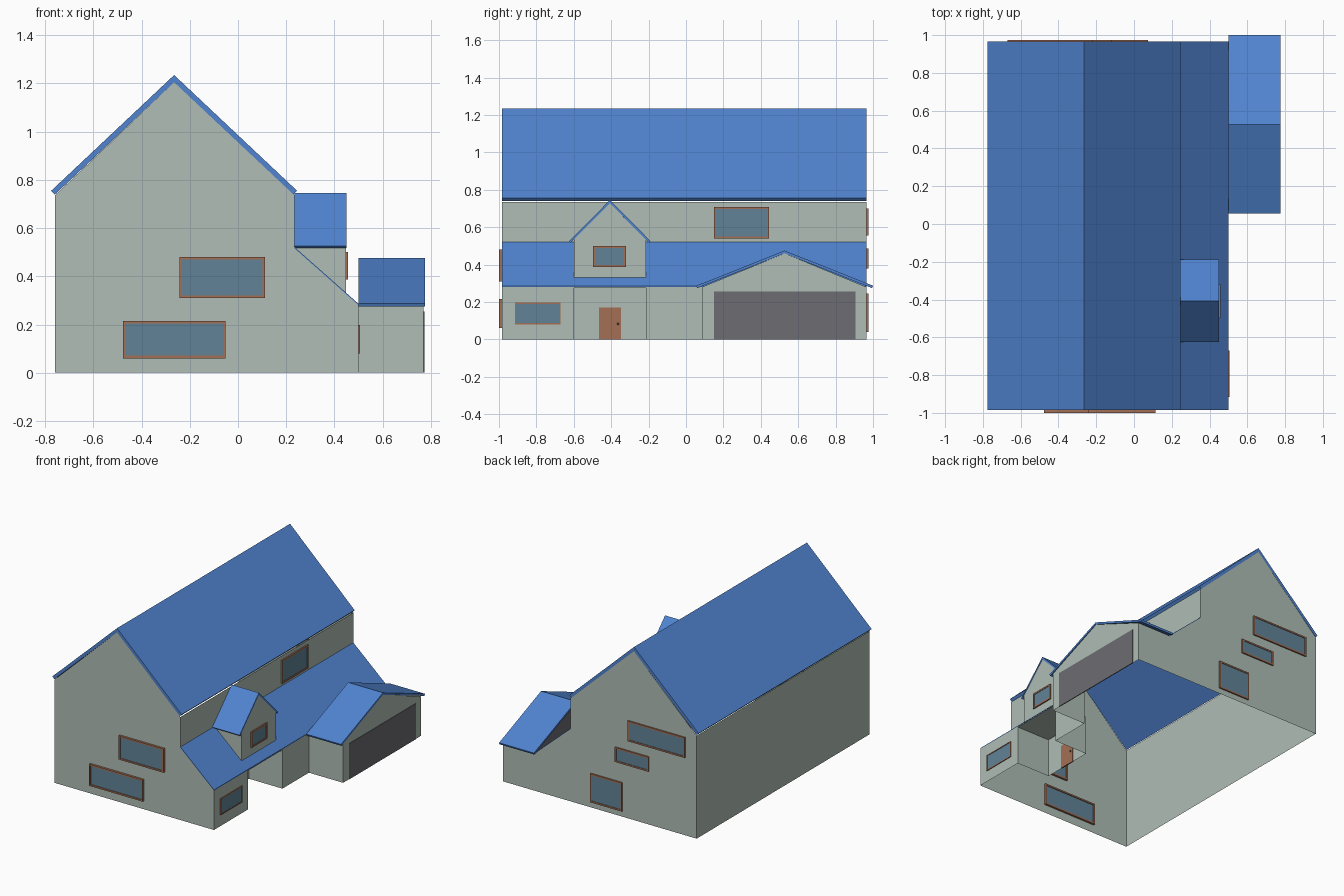
import bpy
import bmesh
from math import hypot
from mathutils import Vector

cube = bpy.data.objects.get("Cube")
if cube:
    bpy.data.objects.remove(cube, do_unlink=True)


def material(name, rgb):
    m = bpy.data.materials.new(name)
    m.use_nodes = True
    m.diffuse_color = (*rgb, 1)
    bsdf = m.node_tree.nodes["Principled BSDF"]
    bsdf.inputs["Base Color"].default_value = (*rgb, 1)
    bsdf.inputs["Roughness"].default_value = 0.8
    return m


PLASTER = material("pale_plaster", (0.43, 0.51, 0.46))
ROOF = material("blue_roof", (0.08, 0.23, 0.63))
WOOD = material("brown_wood", (0.37, 0.16, 0.09))
GLASS = material("blue_grey_glass", (0.12, 0.23, 0.31))
METAL = material("grey_garage_door", (0.15, 0.15, 0.17))
KNOB = material("dark_knob", (0.12, 0.07, 0.05))


def finish(name, bm, mat):
    mesh = bpy.data.meshes.new(name)
    bm.to_mesh(mesh)
    bm.free()
    mesh.materials.append(mat)
    obj = bpy.data.objects.new(name, mesh)
    bpy.context.collection.objects.link(obj)
    return obj


def place(axis, u, v, w):
    """Point on a plane facing the axis: u runs along it, v is up, w is depth."""
    return Vector((w, u, v)) if axis == "x" else Vector((u, w, v))


def panel(name, axis, w, side, pts, mat=PLASTER):
    """Flat wall at depth w whose front faces the given side of the axis."""
    bm = bmesh.new()
    f = bm.faces.new([bm.verts.new(place(axis, u, v, w)) for u, v in pts])
    f.normal_update()
    if f.normal.dot(place(axis, 0, 0, side)) < 0:
        f.normal_flip()
    return finish(name, bm, mat)


def rect(u0, u1, v0, v1):
    return [(u0, v0), (u1, v0), (u1, v1), (u0, v1)]


def add_prism(bm, axis, pts, w0, w1):
    a, b = ([bm.verts.new(place(axis, u, v, w)) for u, v in pts] for w in (w0, w1))
    n = len(pts)
    bm.faces.new(a)
    bm.faces.new(b[::-1])
    for i in range(n):
        j = (i + 1) % n
        bm.faces.new((a[j], a[i], b[i], b[j]))


def prisms(name, axis, shapes, w0, w1, mat):
    bm = bmesh.new()
    for pts in shapes:
        add_prism(bm, axis, pts, w0, w1)
    bmesh.ops.recalc_face_normals(bm, faces=bm.faces)
    return finish(name, bm, mat)


def gable_roof(name, axis, centre, half, apex, eave, thick, w0, w1):
    """Two sloping slabs meeting at a ridge, eaves cut square to the slope."""
    rise = apex - eave
    length = hypot(half, rise)
    s, c = rise / length * thick, half / length * thick
    inner = apex - thick * length / half
    pts = [(centre - half, eave), (centre, apex), (centre + half, eave),
           (centre + half - s, eave - c), (centre, inner),
           (centre - half + s, eave - c)]
    return prisms(name, axis, [pts], w0, w1, ROOF)


def window(name, axis, w, u0, u1, v0, v1, depth=0.01, b=0.011):
    """Frame of four bars with a slightly recessed pane, through the wall."""
    bars = [rect(u0, u1, v0, v0 + b), rect(u0, u1, v1 - b, v1),
            rect(u0, u0 + b, v0 + b, v1 - b), rect(u1 - b, u1, v0 + b, v1 - b)]
    prisms(name + "_frame", axis, bars, w - depth, w + depth, WOOD)
    pane = rect(u0 + b, u1 - b, v0 + b, v1 - b)
    prisms(name + "_pane", axis, [pane], w - depth * 0.6, w + depth * 0.6, GLASS)


# Key positions
FRONT, BACK = -0.985, 0.965
LEFT, RIDGE, STEP, OUT, GARAGE = -0.76, -0.265, 0.235, 0.5, 0.77
EAVE, UPPER, LOWER = 0.735, 0.515, 0.28
ENTRY0, ENTRY1, G0 = -0.6, -0.213, 0.085

# Main house walls
profile = [(LEFT, 0), (OUT, 0), (OUT, LOWER), (STEP, UPPER), (STEP, EAVE),
           (RIDGE, 1.205), (LEFT, EAVE)]
panel("front_gable_wall", "y", FRONT, -1, profile)
panel("back_gable_wall", "y", BACK, 1, profile)
panel("long_side_wall", "x", LEFT, -1, rect(FRONT, BACK, 0, EAVE))
panel("upper_side_wall", "x", STEP, 1, rect(FRONT, BACK, UPPER, EAVE))

# Ground floor walls around the recessed entry
panel("front_room_wall", "x", OUT, 1, rect(FRONT, ENTRY0, 0, LOWER))
panel("entry_front_return", "y", ENTRY0, 1, rect(STEP, OUT, 0, LOWER))
panel("entry_door_wall", "x", STEP, 1, rect(ENTRY0, ENTRY1, 0, LOWER))
panel("entry_back_return", "y", ENTRY1, -1, rect(STEP, OUT, 0, LOWER))
panel("hall_wall", "x", OUT, 1, rect(ENTRY1, G0, 0, LOWER))
prisms("entry_ceiling", "y", [rect(STEP, OUT, LOWER - 0.004, LOWER - 0.001)],
       ENTRY0, ENTRY1, PLASTER)

# Main and lower roofs
gable_roof("main_roof", "y", RIDGE, 0.51, 1.235, 0.755, 0.022, FRONT, BACK)
prisms("lower_roof", "y", [[(STEP, UPPER), (OUT, LOWER), (OUT, LOWER + 0.006),
                            (STEP, UPPER + 0.006)]], FRONT, BACK, ROOF)

# Garage
G_MID = 0.5275
panel("garage_gable_wall", "x", GARAGE, 1,
      [(G0, 0), (BACK, 0), (BACK, 0.28), (G_MID, 0.46), (G0, 0.28)])
for name, y, side in (("front", G0, -1), ("back", BACK, 1)):
    panel("garage_" + name + "_wall", "y", y, side, rect(OUT, GARAGE, 0, 0.28))
gable_roof("garage_roof", "x", G_MID, 0.4725, 0.475, 0.287, 0.014, OUT, 0.775)
prisms("garage_door", "x", [rect(0.15, 0.905, 0, 0.255)], GARAGE - 0.003,
       GARAGE + 0.003, METAL)

# Dormer on the lower roof
D_MID, D_HALF, D_OUT, D_EAVE = -0.407, 0.193, 0.448, 0.533
panel("dormer_gable_wall", "x", D_OUT, 1,
      [(D_MID - D_HALF, 0.328), (D_MID + D_HALF, 0.328),
       (D_MID + D_HALF, D_EAVE), (D_MID, 0.728), (D_MID - D_HALF, D_EAVE)])
for name, side in (("front", -1), ("back", 1)):
    panel("dormer_" + name + "_wall", "y", D_MID + side * D_HALF, side,
          [(STEP, UPPER), (D_OUT, 0.328), (D_OUT, D_EAVE), (STEP, D_EAVE)])
gable_roof("dormer_roof", "x", D_MID, 0.218, 0.745, 0.525, 0.012, STEP, 0.45)

# Windows
window("front_lower_window", "y", FRONT, -0.477, -0.052, 0.06, 0.215, 0.015)
window("front_upper_window", "y", FRONT, -0.243, 0.113, 0.31, 0.48, 0.015)
window("back_top_window", "y", BACK, -0.67, -0.22, 0.555, 0.7)
window("back_middle_window", "y", BACK, -0.385, -0.12, 0.38, 0.485)
window("back_lower_window", "y", BACK, -0.175, 0.075, 0.04, 0.245)
window("front_room_window", "x", OUT, -0.915, -0.67, 0.08, 0.197, 0.006, 0.007)
window("upper_side_window", "x", STEP, 0.15, 0.445, 0.54, 0.707)
window("dormer_window", "x", D_OUT, -0.497, -0.32, 0.387, 0.5, 0.009)

# Entry door and knob
prisms("entry_door", "x", [rect(-0.465, -0.348, 0, 0.17)], STEP - 0.004,
       STEP + 0.004, WOOD)
bm = bmesh.new()
bmesh.ops.create_uvsphere(bm, u_segments=10, v_segments=6, radius=0.006)
bmesh.ops.translate(bm, verts=bm.verts, vec=(STEP + 0.009, -0.364, 0.083))
for f in bm.faces:
    f.smooth = True
finish("door_knob", bm, KNOB)
